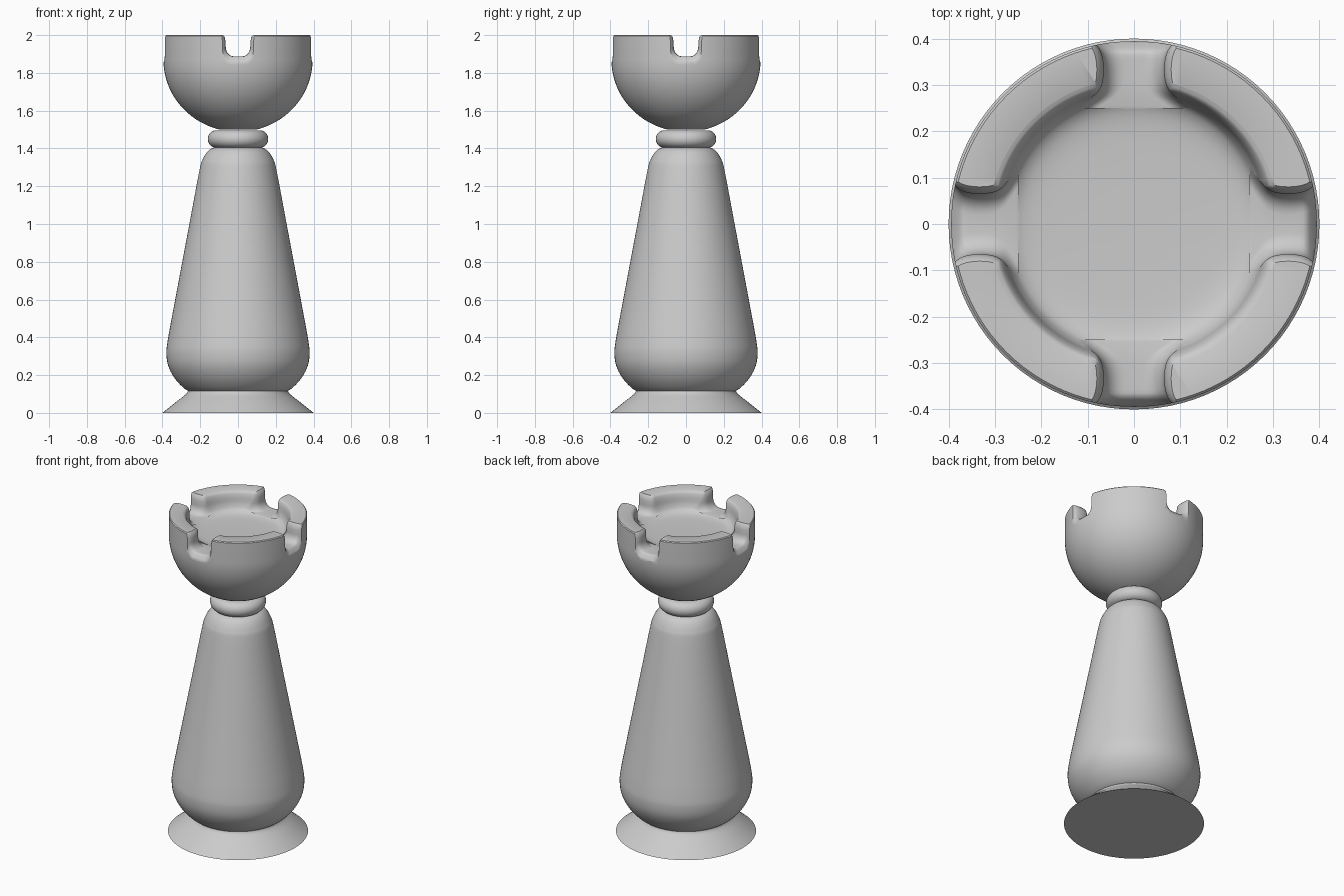
import bpy, bmesh, math
from mathutils import Vector

if "Cube" in bpy.data.objects:
    bpy.data.objects.remove(bpy.data.objects["Cube"])

SEG = 96


def spline(points, steps=6):
    """Smooth curve through the given (r, z) points."""
    p = [Vector(q) for q in points]
    p = [2 * p[0] - p[1]] + p + [2 * p[-1] - p[-2]]
    out = []
    for a, b, c, d in zip(p, p[1:], p[2:], p[3:]):
        for i in range(steps):
            t = i / steps
            out.append(0.5 * (2 * b + (c - a) * t + (2 * a - 5 * b + 4 * c - d) * t * t
                              + (3 * b - a - 3 * c + d) * t ** 3))
    return [tuple(v) for v in out] + [tuple(points[-1])]


def make_object(name, bm):
    bmesh.ops.recalc_face_normals(bm, faces=bm.faces)
    mesh = bpy.data.meshes.new(name)
    bm.to_mesh(mesh)
    bm.free()
    obj = bpy.data.objects.new(name, mesh)
    bpy.context.collection.objects.link(obj)
    return obj


def smooth(obj, angle=40):
    bpy.ops.object.select_all(action='DESELECT')
    obj.select_set(True)
    bpy.context.view_layer.objects.active = obj
    bpy.ops.object.shade_smooth_by_angle(angle=math.radians(angle))


def lathe(name, profile):
    """Closed solid of revolution; both ends of the profile are capped flat."""
    bm = bmesh.new()
    rings = [[bm.verts.new((r * math.cos(math.tau * i / SEG), r * math.sin(math.tau * i / SEG), z))
              for i in range(SEG)] for r, z in profile]
    for lo, hi in zip(rings, rings[1:]):
        for i in range(SEG):
            j = (i + 1) % SEG
            bm.faces.new((lo[i], lo[j], hi[j], hi[i]))
    bm.faces.new(rings[0])
    bm.faces.new(rings[-1])
    obj = make_object(name, bm)
    smooth(obj)
    return obj


# Flared foot
lathe("base", spline([(0.40, 0), (0.33, 0.056), (0.275, 0.10), (0.262, 0.125)]))

# Tapered body with rounded ends
lathe("body", spline([(0.20, 0.112), (0.262, 0.115), (0.325, 0.17), (0.366, 0.24), (0.379, 0.31), (0.372, 0.385),
                      (0.34, 0.56), (0.25, 1.04), (0.205, 1.28), (0.188, 1.34),
                      (0.16, 1.385), (0.125, 1.405), (0.08, 1.408)]))

# Collar ring
lathe("collar", [(0.115 + 0.045 * math.cos(a), 1.45 + 0.046 * math.sin(a))
                 for a in [math.radians(-90 + 10 * k) for k in range(19)]])

# Cup-shaped head: round bowl outside, straight rim, hollow inside
bowl = [(0.395 * math.cos(a), 1.87 + 0.382 * math.sin(a))
        for a in [math.radians(-76 + 4 * k) for k in range(20)]]
rim = [(0.395, 1.995), (0.39, 2.0)]
hollow = spline([(0.315, 2.0), (0.302, 1.992), (0.293, 1.97), (0.284, 1.925),
                 (0.265, 1.895), (0.22, 1.879), (0.12, 1.874), (0.02, 1.873)])
head = lathe("head", bowl + rim + hollow)

# Notch cutters: a U section swept outward, flaring at both ends of the slot
stations = spline([(0.25, 0.125), (0.268, 0.098), (0.285, 0.078), (0.305, 0.068), (0.335, 0.065),
                   (0.365, 0.069), (0.385, 0.080), (0.40, 0.098), (0.415, 0.12)], 3)
bm = bmesh.new()
for quarter in range(4):
    turn = quarter * math.pi / 2
    loops = []
    for x, w in stations:
        floor = 1.887 - 4.0 * max(0, x - 0.37) ** 1.3
        section = [(w + 0.04, 2.06), (w + 0.018, 2.003), (w + 0.006, 1.99), (w, 1.965)]
        section += [(w - 0.045 + 0.045 * math.cos(a), floor + 0.05 - 0.05 * math.sin(a))
                    for a in [math.radians(15 * k) for k in range(7)]]
        section += [(-y, z) for y, z in reversed(section)]
        loops.append([bm.verts.new((x * math.cos(turn) - y * math.sin(turn),
                                    x * math.sin(turn) + y * math.cos(turn), z)) for y, z in section])
    n = len(loops[0])
    for lo, hi in zip(loops, loops[1:]):
        for i in range(n):
            j = (i + 1) % n
            bm.faces.new((lo[i], lo[j], hi[j], hi[i]))
    bm.faces.new(loops[0])
    bm.faces.new(loops[-1])
cutter = make_object("notch_cutter", bm)

cut = head.modifiers.new("notches", 'BOOLEAN')
cut.operation = 'DIFFERENCE'
cut.solver = 'EXACT'
cut.object = cutter
bpy.context.view_layer.objects.active = head
bpy.ops.object.modifier_apply(modifier=cut.name)
bpy.data.objects.remove(cutter)
smooth(head, 45)
